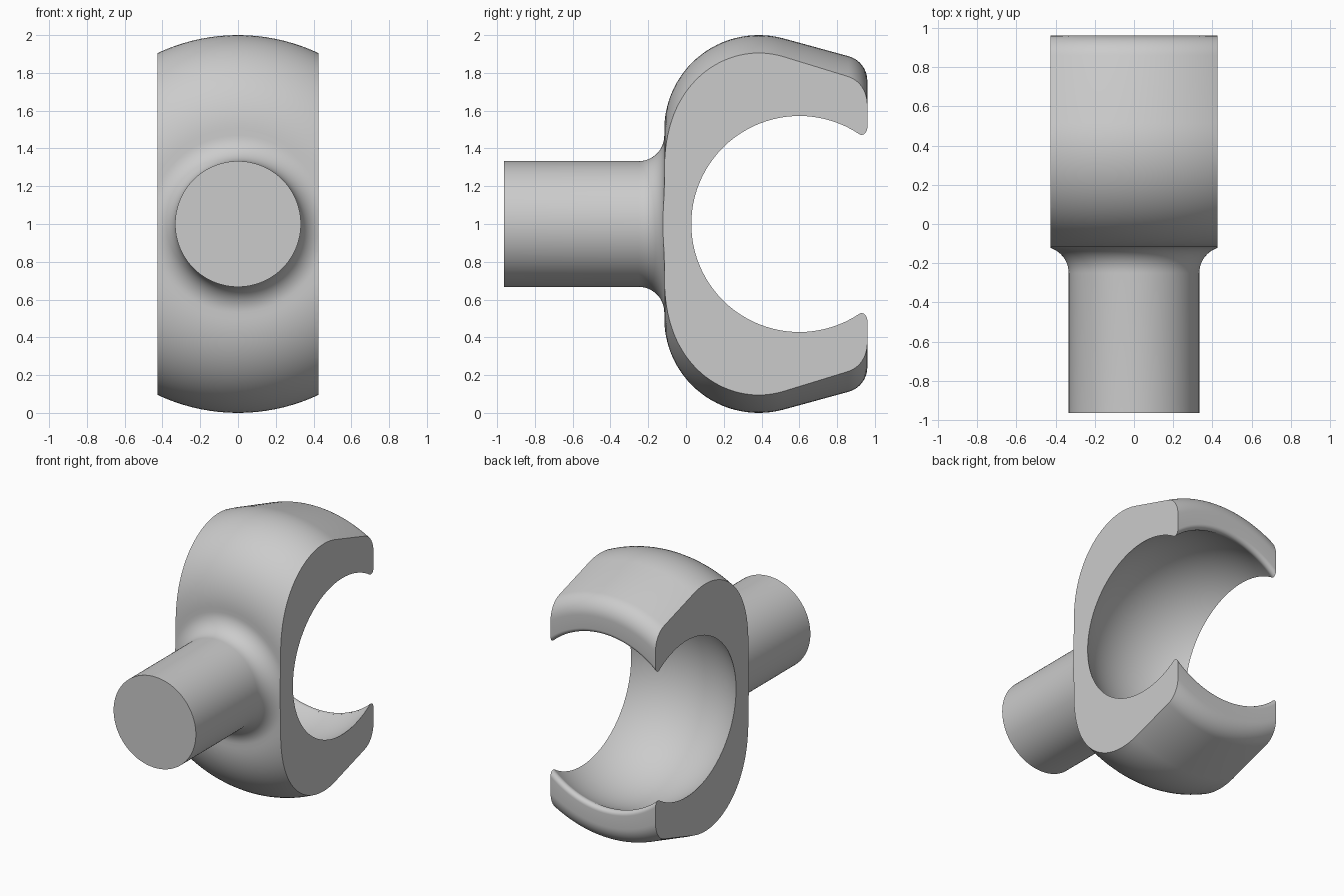
import bpy, bmesh
from math import cos, sin, radians
from mathutils import Vector

cube = bpy.data.objects.get("Cube")
if cube:
    bpy.data.objects.remove(cube, do_unlink=True)

HALF_WIDTH = 0.425
AXIS_Z = 1.0


def arc(y, r, radius, start, end, steps):
    """Points of an arc in the (y, radius) profile plane, angles in degrees."""
    angles = [radians(start + (end - start) * i / steps) for i in range(steps + 1)]
    return [(y + radius * cos(a), r + radius * sin(a)) for a in angles]


# Profile from the stem end, around the cup, to the bottom of the hollow
profile = [(-0.963, 0), (-0.963, 0.333)]
profile += arc(-0.25, 0.468, 0.135, -90, 0, 12)       # stem fillet
profile += arc(0.385, 0.5, 0.5, 180, 75, 28)          # cup shoulder
profile += arc(0.825, 0.758, 0.135, 75, 0, 12)        # outer rim
profile += arc(0.93, 0.665, 0.03, 0, -116.4, 8)       # inner lip
profile += arc(0.6, 0, 0.7126, 63.6, 180, 40)         # spherical hollow

# Revolve about the stem axis
bm = bmesh.new()
verts = [bm.verts.new((0, y, AXIS_Z + r)) for y, r in profile]
edges = [bm.edges.new(pair) for pair in zip(verts, verts[1:])]
bmesh.ops.spin(bm, geom=verts + edges, cent=(0, 0, AXIS_Z), axis=(0, 1, 0),
               angle=radians(360), steps=128, use_duplicate=False)
bmesh.ops.remove_doubles(bm, verts=bm.verts, dist=0.0002)
bmesh.ops.recalc_face_normals(bm, faces=bm.faces)

# Slice both sides flat and cap them
for side in (-1, 1):
    cut = bmesh.ops.bisect_plane(
        bm, geom=bm.verts[:] + bm.edges[:] + bm.faces[:], dist=1e-5,
        plane_co=Vector((side * HALF_WIDTH, 0, 0)), plane_no=Vector((side, 0, 0)),
        clear_outer=True)
    rim = [e for e in cut["geom_cut"] if isinstance(e, bmesh.types.BMEdge)]
    bmesh.ops.holes_fill(bm, edges=rim, sides=0)
bmesh.ops.recalc_face_normals(bm, faces=bm.faces)

mesh = bpy.data.meshes.new("socket_with_stem")
bm.to_mesh(mesh)
bm.free()
socket = bpy.data.objects.new("socket_with_stem", mesh)
bpy.context.collection.objects.link(socket)

# Plain grey material
grey = bpy.data.materials.new("light_grey")
grey.use_nodes = True
colour = (0.6, 0.6, 0.6, 1)
grey.diffuse_color = colour
grey.node_tree.nodes["Principled BSDF"].inputs["Base Color"].default_value = colour
mesh.materials.append(grey)

# Smooth shading with sharp cut edges
bpy.ops.object.select_all(action="DESELECT")
socket.select_set(True)
bpy.context.view_layer.objects.active = socket
bpy.ops.object.shade_smooth_by_angle(angle=radians(30))
